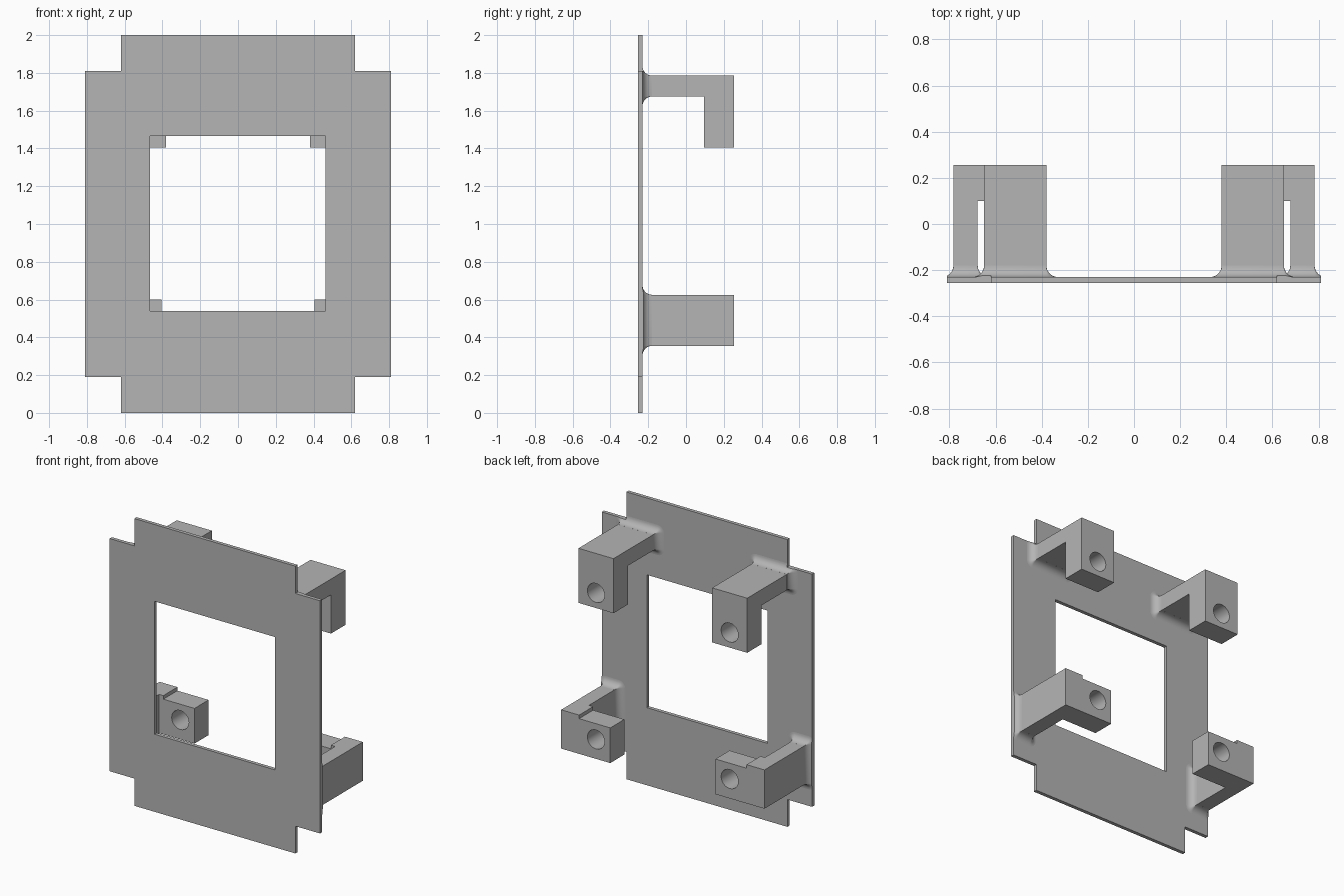
import bpy
import bmesh
from math import sin, cos, pi
from mathutils import Vector

cube = bpy.data.objects.get("Cube")
if cube:
    bpy.data.objects.remove(cube)

grey = bpy.data.materials.new("plain grey")
grey.use_nodes = True
colour = (0.46, 0.46, 0.46, 1)
grey.diffuse_color = colour
grey.node_tree.nodes["Principled BSDF"].inputs["Base Color"].default_value = colour

BACK = -0.23      # rear face of the plate
END = 0.255       # rear end of the brackets
FILLET = 0.05
HOLE_X = 0.515


def finish(name, bm):
    bmesh.ops.remove_doubles(bm, verts=bm.verts, dist=1e-5)
    bmesh.ops.recalc_face_normals(bm, faces=bm.faces)
    mesh = bpy.data.meshes.new(name)
    bm.to_mesh(mesh)
    bm.free()
    mesh.materials.append(grey)
    ob = bpy.data.objects.new(name, mesh)
    bpy.context.collection.objects.link(ob)
    return ob


def prism(name, profile, axis, low, high):
    """Extrude a 2D profile along one axis; the other two keep their order."""
    bm = bmesh.new()
    verts = []
    for p in profile:
        co = list(p)
        co.insert(axis, low)
        verts.append(bm.verts.new(co))
    face = bm.faces.new(verts)
    new = bmesh.ops.extrude_face_region(bm, geom=[face])["geom"]
    move = Vector((0, 0, 0))
    move[axis] = high - low
    bmesh.ops.translate(bm, vec=move, verts=[v for v in new if isinstance(v, bmesh.types.BMVert)])
    return finish(name, bm)


def rect(x0, x1, z0, z1):
    return [(x0, z0), (x1, z0), (x1, z1), (x0, z1)]


def activate(ob):
    bpy.ops.object.select_all(action="DESELECT")
    ob.select_set(True)
    bpy.context.view_layer.objects.active = ob


def combine(ob, tool, operation):
    mod = ob.modifiers.new("cut", "BOOLEAN")
    mod.object, mod.operation, mod.solver = tool, operation, "EXACT"
    activate(ob)
    bpy.ops.object.modifier_apply(modifier=mod.name)
    bpy.data.objects.remove(tool)


def drill(ob, z):
    circle = [(HOLE_X + 0.066 * cos(i * pi / 20), z + 0.066 * sin(i * pi / 20)) for i in range(40)]
    combine(ob, prism("hole_cutter", circle, 1, 0, 0.4), "DIFFERENCE")


def outline():
    """Plate outline with its four notched corners."""
    quarter = [(0.81, 1.81), (0.62, 1.81), (0.62, 2.0)]
    top = quarter + [(-x, z) for x, z in reversed(quarter)]
    return top + [(x, 2 - z) for x, z in reversed(top)]


def mirror_smooth(ob):
    ob.modifiers.new("mirror", "MIRROR").use_mirror_merge = False
    activate(ob)
    bpy.ops.object.modifier_apply(modifier="mirror")
    bpy.ops.object.shade_smooth_by_angle(angle=pi / 6)


def fillet_skirt(name, x0, x1, z0, z1):
    """Concave flare where an arm meets the plate, trimmed to the plate edge."""
    bm = bmesh.new()
    corners = [(x1, z1), (x0, z1), (x0, z0), (x1, z0)]
    rings = []
    steps = 8
    for s in range(steps + 2):
        a = min(s, steps) / steps * pi / 2
        d = FILLET * (1 - cos(a)) + 0.0002
        y = BACK + FILLET * (1 - sin(a)) if s <= steps else BACK - 0.01
        ring = []
        for k, (cx, cz) in enumerate(corners):
            for j in range(7):
                t = k * pi / 2 + j * pi / 12
                ring.append(bm.verts.new((cx + d * cos(t), y, cz + d * sin(t))))
        rings.append(ring)
    for a, b in zip(rings, rings[1:]):
        for i in range(len(a)):
            j = (i + 1) % len(a)
            bm.faces.new((a[i], a[j], b[j], b[i]))
    bm.faces.new(rings[0])
    bm.faces.new(rings[-1])
    ob = finish(name, bm)
    combine(ob, prism("trim", outline(), 1, -0.4, 0.1), "INTERSECT")
    mirror_smooth(ob)


# Flat frame plate with a square window
plate = prism("frame_plate", outline(), 1, -0.255, BACK)
combine(plate, prism("window_cutter", rect(-0.465, 0.463, 0.54, 1.465), 1, -0.4, 0), "DIFFERENCE")

# Upper hook brackets: arm going back, then a drilled tab hanging down
hook = [(BACK, 1.675), (0.095, 1.675), (0.095, 1.405), (END, 1.405), (END, 1.785), (BACK, 1.785)]
upper = prism("upper_brackets", hook, 0, 0.38, 0.65)
drill(upper, 1.51)
mirror_smooth(upper)
fillet_skirt("upper_bracket_fillets", 0.38, 0.65, 1.675, 1.785)

# Lower brackets: arm going back, then a drilled tab turned inward
elbow = [(0.678, BACK), (0.783, BACK), (0.783, END), (0.405, END), (0.405, 0.1), (0.678, 0.1)]
lower = prism("lower_brackets", elbow, 2, 0.355, 0.625)
combine(lower, prism("step_cutter", rect(0.3, 0.645, 0.6, 0.7), 1, 0, 0.4), "DIFFERENCE")
drill(lower, 0.49)
mirror_smooth(lower)
fillet_skirt("lower_bracket_fillets", 0.678, 0.783, 0.355, 0.625)
